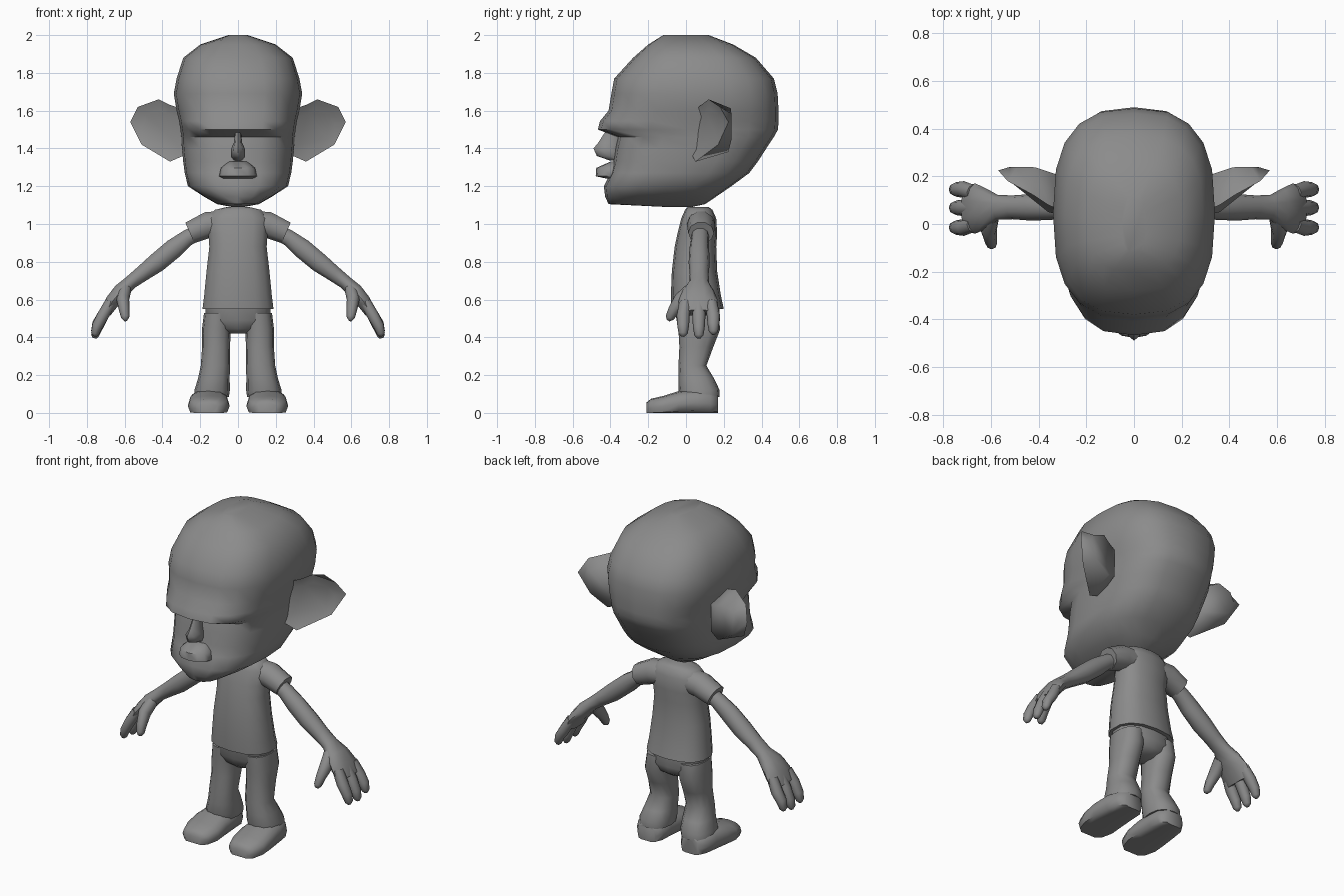
import bpy, bmesh, math
from mathutils import Vector

if "Cube" in bpy.data.objects:
    bpy.data.objects.remove(bpy.data.objects["Cube"], do_unlink=True)

X, Y, Z = Vector((1, 0, 0)), Vector((0, 1, 0)), Vector((0, 0, 1))

clay = bpy.data.materials.new("clay_grey")
clay.use_nodes = True
GREY = (0.26, 0.26, 0.26, 1)
clay.diffuse_color = GREY
clay.node_tree.nodes["Principled BSDF"].inputs["Base Color"].default_value = GREY


def skin(name, rings, mirror=False, angle=60):
    """Bridge a list of rings into a closed, smooth shaded body."""
    bm = bmesh.new()
    loops = [[bm.verts.new(p) for p in ring] for ring in rings]
    count = len(loops[0])
    for a, b in zip(loops, loops[1:]):
        for i in range(count):
            j = (i + 1) % count
            bm.faces.new((a[i], a[j], b[j], b[i]))
    bm.faces.new(loops[0])
    bm.faces.new(loops[-1])
    bmesh.ops.recalc_face_normals(bm, faces=bm.faces)
    mesh = bpy.data.meshes.new(name)
    bm.to_mesh(mesh)
    bm.free()
    mesh.materials.append(clay)
    obj = bpy.data.objects.new(name, mesh)
    bpy.context.collection.objects.link(obj)
    bpy.ops.object.select_all(action="DESELECT")
    obj.select_set(True)
    bpy.context.view_layer.objects.active = obj
    bpy.ops.object.shade_smooth_by_angle(angle=math.radians(angle))
    if mirror:
        obj.modifiers.new("mirror", "MIRROR").use_axis[0] = True
    return obj


def oval(center, u, v, sides, power):
    ring = []
    for i in range(sides):
        t = 2 * math.pi * i / sides
        c, s = math.cos(t), math.sin(t)
        c = math.copysign(abs(c) ** (2 / power), c)
        s = math.copysign(abs(s) ** (2 / power), s)
        ring.append(center + u * c + v * s)
    return ring


def stack(name, levels, sides=12, power=2.4, x=0, mirror=False):
    """Horizontal sections: height, front, back, half width, optional x."""
    rings = []
    for z, front, back, half, *shift in levels:
        center = Vector((shift[0] if shift else x, (front + back) / 2, z))
        rings.append(oval(center, Y * (front - back) / 2, X * half, sides, power))
    return skin(name, rings, mirror)


def limb(name, path, sides=8):
    """Mirrored tube: each station is x, y, z, depth radius, thickness radius."""
    pts = [Vector(p[:3]) for p in path]
    rings = []
    for i, p in enumerate(path):
        tangent = (pts[min(i + 1, len(pts) - 1)] - pts[max(i - 1, 0)]).normalized()
        side = (Y - tangent * Y.dot(tangent)).normalized()
        rings.append(oval(pts[i], side * p[3], tangent.cross(side) * p[4], sides, 2.1))
    return skin(name, rings, True)


# Head with heavy brow, recessed eyes and flat jaw
stack("head", [
    (2.0, -.12, .12, .05), (1.95, -.20, .25, .20), (1.88, -.28, .37, .29),
    (1.77, -.38, .465, .325), (1.69, -.395, .485, .34), (1.60, -.41, .49, .325),
    (1.545, -.455, .49, .312), (1.50, -.467, .487, .305), (1.46, -.36, .465, .30),
    (1.40, -.375, .425, .297), (1.33, -.385, .38, .29), (1.27, -.40, .335, .282),
    (1.20, -.435, .24, .265), (1.145, -.428, .16, .18), (1.105, -.41, .10, .11),
    (1.09, -.10, .03, .03)], sides=20, power=2.7)

stack("nose", [
    (1.50, -.42, -.36, .014), (1.43, -.465, -.34, .022), (1.40, -.49, -.34, .036),
    (1.36, -.472, -.34, .038), (1.335, -.40, -.34, .02)], sides=8, power=2)

stack("upper_lip", [
    (1.33, -.40, -.34, .05), (1.297, -.475, -.32, .09),
    (1.253, -.478, -.32, .10), (1.24, -.42, -.32, .09)], sides=12, power=2.2)

# Ears: dished front, outer rim, rounded back
rim = [Vector(p) for p in (
    (.27, .04, 1.60), (.36, .08, 1.63), (.42, .12, 1.66), (.53, .18, 1.62),
    (.57, .225, 1.54), (.51, .17, 1.42), (.36, .05, 1.33), (.27, .03, 1.37))]
hub = Vector((.40, .12, 1.50))
dish = [p.lerp(hub, .35) + Y * .015 for p in rim]
back = [p.lerp(hub, .3) for p in rim]
for p in back:
    p.y = .20 + .04 * min(1, max(0, (p.x - .3) / .12))
skin("ears", [dish, rim, back], True, 70)

# Shirt
stack("shirt_body", [
    (1.09, .01, .12, .06), (1.075, -.005, .14, .125), (1.03, -.025, .16, .165),
    (.95, -.045, .165, .16), (.88, -.06, .16, .155), (.75, -.075, .165, .17),
    (.62, -.08, .185, .183), (.55, -.078, .20, .192)], sides=14)

limb("sleeves", [
    (.07, .075, 1.0, .07, .075), (.16, .08, .995, .075, .072),
    (.255, .08, .953, .068, .062)], 10)

# Arms, palms, fingers and thumbs
limb("arms", [
    (.18, .075, .975, .045, .045), (.27, .075, .925, .047, .045),
    (.34, .07, .87, .052, .055), (.43, .07, .795, .056, .054),
    (.51, .07, .735, .05, .044), (.57, .07, .69, .052, .038),
    (.62, .065, .645, .085, .042), (.665, .065, .59, .105, .04),
    (.70, .065, .53, .10, .03)], 10)

for label, y, drop in (("index", -.015, .01), ("middle", .068, 0), ("outer", .145, .02)):
    limb(label + "_fingers", [
        (.675, .065 + (y - .065) * .85, .585, .032, .03),
        (.715, y, .515, .035, .031), (.745, y, .45 + drop, .031, .028),
        (.757, y, .41 + drop, .024, .021), (.76, y, .395 + drop, .01, .01)])

limb("thumbs", [
    (.60, .03, .65, .04, .035), (.61, -.025, .60, .04, .034),
    (.602, -.065, .545, .03, .028), (.597, -.085, .505, .024, .022),
    (.595, -.095, .49, .01, .01)])

# Trousers
stack("trouser_seat", [
    (.57, -.06, .175, .175), (.49, -.05, .18, .175),
    (.445, -.03, .165, .12), (.42, .0, .13, .05)], sides=14)

stack("trouser_legs", [
    (.53, -.045, .175, .075, .105), (.44, -.04, .18, .076, .115),
    (.35, -.035, .145, .074, .116), (.25, -.04, .108, .077, .12),
    (.18, -.04, .15, .084, .128), (.12, -.04, .178, .094, .137),
    (.085, -.03, .178, .092, .14)], mirror=True)

# Shoes: sections from toe to heel with a flat sole
rings = []
for y, half, top in ((-.21, .055, .055), (-.185, .088, .075), (-.12, .11, .09),
                     (-.04, .108, .115), (.06, .10, .13), (.13, .09, .12),
                     (.17, .06, .10)):
    ring = oval(Vector((.155 - .05 * max(0, y), y, top / 2 - .01)), X * half,
                Z * (top / 2 + .01), 12, 2.5)
    for p in ring:
        p.z = max(0, p.z)
    rings.append(ring)
skin("shoes", rings, True)
